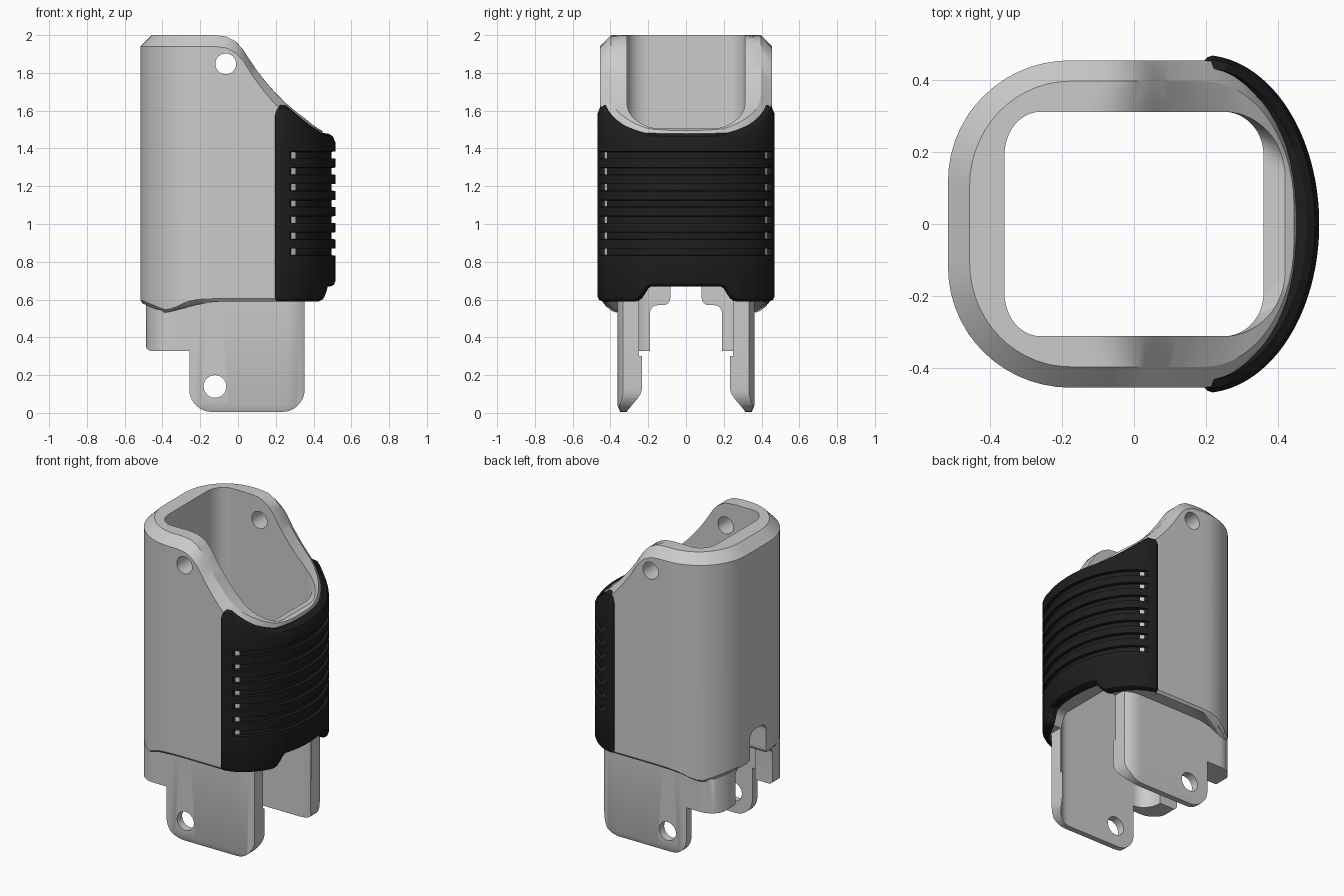
import bpy, bmesh
from math import sin, cos, pi, radians
from mathutils import Vector

if "Cube" in bpy.data.objects:
    bpy.data.objects.remove(bpy.data.objects["Cube"])


def lerp_table(t, x):
    if x <= t[0][0]:
        return t[0][1]
    for (xa, za), (xb, zb) in zip(t, t[1:]):
        if x <= xb:
            return za + (zb - za) * (x - xa) / (xb - xa)
    return t[-1][1]


def make_object(name, bm):
    bmesh.ops.recalc_face_normals(bm, faces=bm.faces)
    me = bpy.data.meshes.new(name)
    bm.to_mesh(me)
    bm.free()
    ob = bpy.data.objects.new(name, me)
    bpy.context.collection.objects.link(ob)
    return ob


def section(x0, x1, y, left, right, n=14, m=16):
    """Rounded rectangle with elliptical corners (rx, ry) on left and right."""
    arcs = []
    for k, (sx, sy) in enumerate([(1, 1), (-1, 1), (-1, -1), (1, -1)]):
        rx, ry = right if sx > 0 else left
        cx = x1 - rx if sx > 0 else x0 + rx
        cy = sy * (y - ry)
        arcs.append([Vector((cx + rx * cos(a), cy + ry * sin(a)))
                     for a in [(k + i / n) * pi / 2 for i in range(n + 1)]])
    pts = []
    for k in range(4):
        pts += arcs[k]
        a, b = arcs[k][-1], arcs[(k + 1) % 4][0]
        pts += [a.lerp(b, i / m) for i in range(1, m)]
    return pts


def rounded(corners):
    """Polygon with each corner (u, v, r) rounded."""
    out = []
    for i, (u, v, r) in enumerate(corners):
        p = Vector((u, v))
        if r == 0:
            out.append(p)
            continue
        a = p + (Vector(corners[i - 1][:2]) - p).normalized() * r
        b = p + (Vector(corners[(i + 1) % len(corners)][:2]) - p).normalized() * r
        ca, cb = a.lerp(p, .552), b.lerp(p, .552)
        for j in range(9):
            t = j / 8
            s = 1 - t
            out.append(a * s**3 + ca * 3 * s * s * t + cb * 3 * s * t * t + b * t**3)
    return out


def prism(name, pts, axis, a, b):
    """Extrude a profile along x or y, from a to b."""
    bm = bmesh.new()
    put = (lambda p, d: (d, p.x, p.y)) if axis == 'x' else (lambda p, d: (p.x, d, p.y))
    lo = [bm.verts.new(put(p, a)) for p in pts]
    hi = [bm.verts.new(put(p, b)) for p in pts]
    bm.faces.new(lo)
    bm.faces.new(hi[::-1])
    for i in range(len(pts)):
        j = (i + 1) % len(pts)
        bm.faces.new((lo[i], lo[j], hi[j], hi[i]))
    ob = make_object(name, bm)
    ob.hide_render = True
    return ob


def finish(ob):
    bpy.ops.object.select_all(action='DESELECT')
    ob.select_set(True)
    bpy.context.view_layer.objects.active = ob
    bpy.ops.object.shade_smooth_by_angle(angle=radians(30))


# Hollow sleeve: sections lofted outside, over the sloped rim and down the bore
RIM = [(-.12, 2), (-.06, 1.992), (-.01, 1.965), (.03, 1.92), (.08, 1.84), (.14, 1.76),
       (.2, 1.69), (.28, 1.615), (.36, 1.555), (.42, 1.505), (.46, 1.49)]
HEM = [(-.52, .585), (-.385, .53), (-.34, .54), (-.27, .575), (-.2, .588), (-.1, .59)]
rim = lambda x: lerp_table(RIM, x)
hem = lambda x: lerp_table(HEM, x)

outer = section(-.517, .46, .455, (.34, .335), (.27, .40))
lip = section(-.457, .445, .397, (.28, .29), (.25, .35))
mouth = section(-.36, .42, .312, (.10, .12), (.17, .18))
bore = section(-.36, .36, .312, (.10, .12), (.11, .12))
skirt = section(-.488, .41, .363, (.13, .15), (.15, .14))
toe = section(-.475, .39, .338, (.13, .15), (.15, .14))
rings = [
    (outer, lambda x: hem(x) + .015), (outer, lambda x: rim(x) - .06),
    (lip, rim), (mouth, rim), (bore, lambda x: rim(x) - .07),
    (bore, lambda x: -.02), (toe, lambda x: -.02), (skirt, lambda x: .04),
    (skirt, hem), (section(-.505, .45, .443, (.34, .335), (.27, .40)), hem),
]
bm = bmesh.new()
vs = [[bm.verts.new((p.x, p.y, z(p.x))) for p in pts] for pts, z in rings]
for a, b in zip(vs, vs[1:] + vs[:1]):
    for i in range(len(a)):
        j = (i + 1) % len(a)
        bm.faces.new((a[i], a[j], b[j], b[i]))
body = make_object("sleeve_body", bm)

# Cutters: leg outline, rear slot, front notch and pin holes
legs = rounded([(-1, -1, 0), (1, -1, 0), (1, .60, 0), (.353, .60, 0), (.353, .005, .12),
                (-.258, .005, .12), (-.258, .328, 0), (-.488, .328, .03),
                (-.488, .36, 0), (-1, .36, 0)])
slot = rounded([(-.19, -1, 0), (.19, -1, 0), (.19, .57, .04), (.083, .57, .04),
                (.083, .78, .05), (-.083, .78, .05), (-.083, .57, .04), (-.19, .57, .04)])
notch = rounded([(-.25, .3, 0), (.25, .3, 0), (.25, .6, 0), (.2, .672, .03),
                 (-.2, .672, .03), (-.25, .6, 0)])
circle = lambda x, z, r: [Vector((x + r * cos(i * pi / 16), z + r * sin(i * pi / 16)))
                          for i in range(32)]
cutters = [prism("leg_cutter", legs, 'y', -1, 1),
           prism("slot_cutter", slot, 'x', -1, -.2),
           prism("notch_cutter", notch, 'x', .3, 1),
           prism("upper_pin_cutter", circle(-.065, 1.848, .055), 'y', -1, 1),
           prism("lower_pin_cutter", circle(-.122, .14, .06), 'y', -1, 1)]
bpy.context.view_layer.objects.active = body
for c in cutters:
    mod = body.modifiers.new(c.name, 'BOOLEAN')
    mod.operation = 'DIFFERENCE'
    mod.solver = 'EXACT'
    mod.object = c
    bpy.ops.object.modifier_apply(modifier=mod.name)
    bpy.data.objects.remove(c)
finish(body)

# Ribbed grip: half-ellipse shell with horizontal grooves
TOP = [(.19, 1.61), (.21, 1.63), (.26, 1.63), (.30, 1.60), (.40, 1.525), (.47, 1.483), (.515, 1.478)]
BOTTOM = [(.2, .67), (.22, .655), (.24, .62), (.26, .598), (.28, .59)]
bm = bmesh.new()
cols = []
N = 72
for k in range(N + 1):
    a = -pi / 2 + pi * k / N
    end = [.022, .006][min(k, N - k)] if min(k, N - k) < 2 else 0

    def pt(inset, z):
        return bm.verts.new((.19 + (.325 - inset) * cos(a), (.47 - inset) * sin(a), z))
    top = lerp_table(TOP, .19 + .325 * cos(a))
    bot = lerp_table(BOTTOM, abs(.47 * sin(a)))
    col = [pt(.025 + end, bot), pt(.008 + end, bot + .008), pt(end, bot + .025)]
    depth = .02 if abs(a) < radians(74) else 0
    for g in range(7):
        z = .852 + .0855 * g
        for d, dz in [(0, -.019), (depth, -.017), (depth, .017), (0, .019)]:
            col.append(pt(d + end, z + dz))
    col += [pt(end, top - .045), pt(.012 + end, top - .015), pt(.035 + end, top)]
    inner = [bm.verts.new((.19 + .262 * cos(a), .435 * sin(a), z)) for z in (top, bot)]
    cols.append(col + inner)
for a, b in zip(cols, cols[1:]):
    for i in range(len(a)):
        j = (i + 1) % len(a)
        bm.faces.new((a[i], a[j], b[j], b[i]))
bm.faces.new(cols[0])
bm.faces.new(cols[-1])
grip = make_object("ribbed_grip", bm)
mat = bpy.data.materials.new("black_rubber")
mat.diffuse_color = (.013, .013, .013, 1)
mat.use_nodes = True
mat.node_tree.nodes["Principled BSDF"].inputs["Base Color"].default_value = mat.diffuse_color
grip.data.materials.append(mat)
finish(grip)
